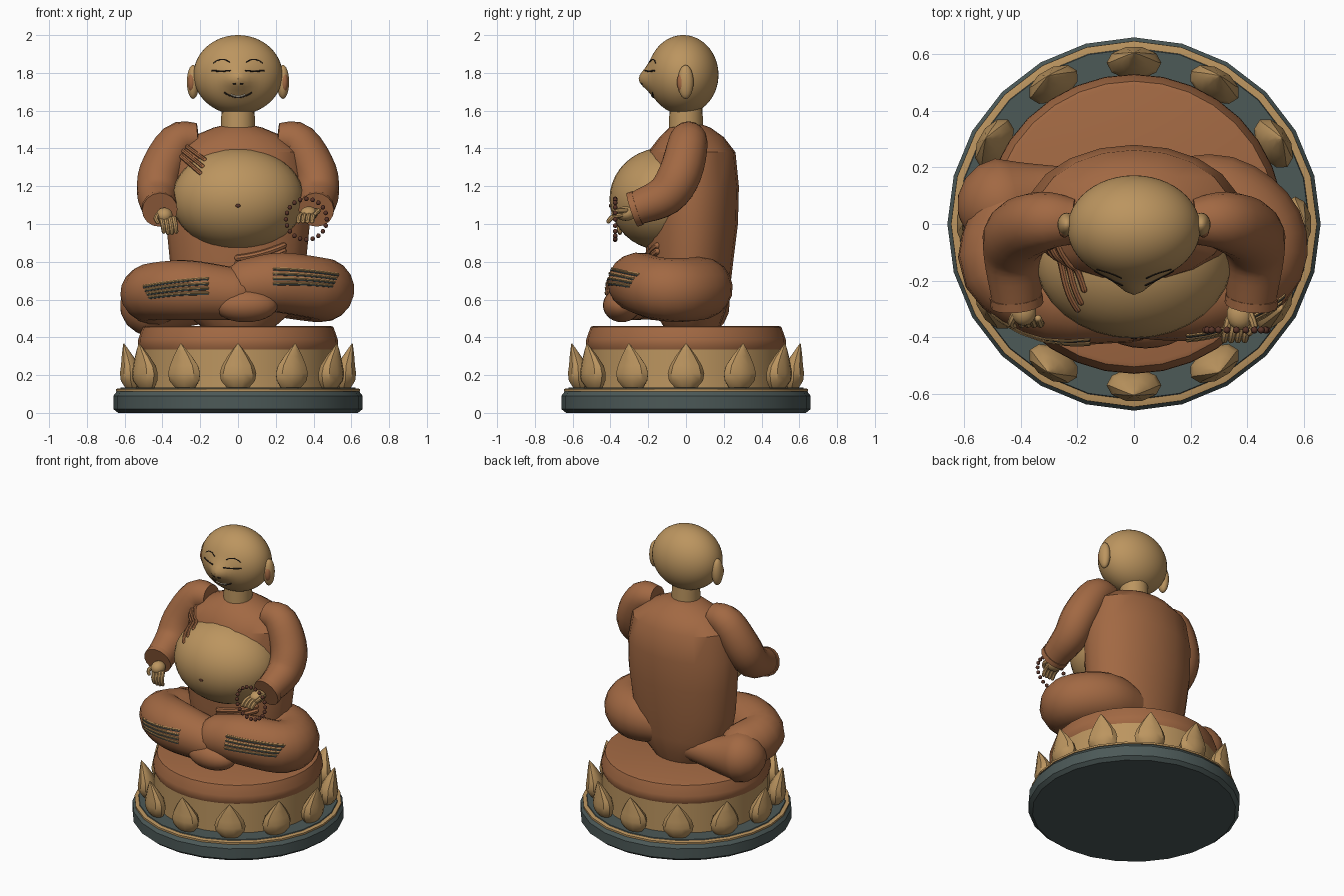
import bpy, bmesh, math
from mathutils import Vector, Matrix
from mathutils.bvhtree import BVHTree

if "Cube" in bpy.data.objects:
    bpy.data.objects.remove(bpy.data.objects["Cube"])


def material(name, rgb):
    m = bpy.data.materials.new(name)
    m.diffuse_color = (*rgb, 1)
    m.use_nodes = True
    m.node_tree.nodes["Principled BSDF"].inputs["Base Color"].default_value = m.diffuse_color
    return m


ROBE = material("robe_brown", (0.36, 0.14, 0.056))
GOLD = material("skin_gold", (0.50, 0.30, 0.115))
SLATE = material("base_slate", (0.072, 0.10, 0.097))
BEAD = material("bead_brown", (0.10, 0.035, 0.022))
INK = material("line_dark", (0.02, 0.014, 0.01))
TEETH = material("teeth_cream", (0.7, 0.62, 0.48))


def finish(name, bm, mat):
    bmesh.ops.recalc_face_normals(bm, faces=bm.faces)
    me = bpy.data.meshes.new(name)
    bm.to_mesh(me)
    bm.free()
    me.materials.append(mat)
    ob = bpy.data.objects.new(name, me)
    bpy.context.collection.objects.link(ob)
    return ob


def loft(bm, rings, n):
    """Skin elliptical rings given as (centre, u_axis, v_axis), ends capped."""
    loops = []
    for c, u, v in rings:
        loops.append([bm.verts.new(c + u * math.cos(2 * math.pi * i / n) + v * math.sin(2 * math.pi * i / n))
                      for i in range(n)])
    for a, b in zip(loops, loops[1:]):
        for i in range(n):
            j = (i + 1) % n
            bm.faces.new((a[i], a[j], b[j], b[i]))
    bm.faces.new(loops[0][::-1])
    bm.faces.new(loops[-1])


def stack(name, profile, mat, n):
    """Upright solid from (z, rx, ry, centre_y) sections."""
    bm = bmesh.new()
    loft(bm, [(Vector((0, cy, z)), Vector((rx, 0, 0)), Vector((0, ry, 0))) for z, rx, ry, cy in profile], n)
    return finish(name, bm, mat)


def ball(bm, c, r, seg=24, rings=14):
    return bmesh.ops.create_uvsphere(bm, u_segments=seg, v_segments=rings, radius=1,
                                     matrix=Matrix.Translation(c) @ Matrix.Diagonal((*r, 1)))


def tube(bm, pts, n=14, steps=4, round_start=True, round_end=True):
    """Smooth limb through (x, y, z, radius) points."""
    p = [Vector(q) for q in pts]
    p = [p[0] * 2 - p[1]] + p + [p[-1] * 2 - p[-2]]
    path = []
    for i in range(1, len(p) - 2):
        a, b, c, d = p[i - 1:i + 3]
        for s in range(steps):
            t = s / steps
            path.append(0.5 * (2 * b + (c - a) * t + (2 * a - 5 * b + 4 * c - d) * t * t
                               + (3 * b - a - 3 * c + d) * t ** 3))
    path.append(p[-2])
    pos = [q.xyz for q in path]
    tan = [(pos[min(i + 1, len(pos) - 1)] - pos[max(i - 1, 0)]).normalized() for i in range(len(pos))]
    rows = [(pos[i], tan[i], path[i].w) for i in range(len(pos))]
    bends = [math.radians(a) for a in (22, 45, 67, 86)]
    if round_start:
        c, t, r = rows[0]
        rows = [(c - t * r * math.sin(a), t, r * math.cos(a)) for a in reversed(bends)] + rows
    if round_end:
        c, t, r = rows[-1]
        rows += [(c + t * r * math.sin(a), t, r * math.cos(a)) for a in bends]
    u = rows[0][1].orthogonal().normalized()
    rings = []
    for c, t, r in rows:
        u = (u - t * u.dot(t)).normalized()
        rings.append((c, u * r, t.cross(u) * r))
    loft(bm, rings, n)


def surface(*obs):
    """Ray target made from several parts."""
    verts, polys = [], []
    for ob in obs:
        k = len(verts)
        verts += [v.co.copy() for v in ob.data.vertices]
        polys += [[i + k for i in f.vertices] for f in ob.data.polygons]
    return BVHTree.FromPolygons(verts, polys)


def draw(bm, tree, pts, r, n=6, lift=0.0):
    """Thin line laid on the front of a surface through (x, z) points."""
    out = []
    for x, z in pts:
        hit = tree.ray_cast(Vector((x, -2, z)), Vector((0, 1, 0)))[0]
        if hit:
            out.append((x, hit.y - lift, z, r))
    if len(out) > 1:
        tube(bm, out, n, 2)


def line(x0, z0, x1, z1, sag=0.0, k=8):
    return [(x0 + (x1 - x0) * i / k, z0 + (z1 - z0) * i / k - sag * 4 * (i / k) * (1 - i / k)) for i in range(k + 1)]


def round_stack(name, profile, mat, n):
    return stack(name, [(z, r, r, 0) for z, r in profile], mat, n)


# Pedestal
round_stack("base", [(0, .635), (.02, .66), (.09, .66), (.115, .64), (.116, .63), (.135, .62)], SLATE, 24)
round_stack("base_trim", [(.112, .63), (.114, .647), (.126, .647), (.13, .63)], GOLD, 24)
round_stack("lotus_drum", [(.13, .52), (.34, .52)], GOLD, 32)
round_stack("cushion", [(.325, .49), (.335, .52), (.36, .53), (.39, .528), (.455, .505), (.46, .49)], ROBE, 32)

# Lotus petals
bm = bmesh.new()
for k in range(12):
    a = math.pi / 6 * k
    out, side = Vector((math.sin(a), -math.cos(a), 0)), Vector((math.cos(a), math.sin(a), 0))
    loft(bm, [(out * r + Vector((0, 0, z)), side * w, out * d) for z, r, w, d in
              ((.135, .56, .06, .04), (.17, .568, .09, .055), (.21, .57, .097, .058), (.25, .572, .085, .05),
               (.30, .585, .055, .032), (.34, .597, .025, .015), (.368, .605, .002, .002))], 10)
finish("lotus_petals", bm, GOLD)

# Body
torso = stack("robe_torso", [(.46, .2, .15, .03), (.54, .29, .19, .02), (.63, .33, .21, .02), (.8, .36, .23, .02),
                             (1.0, .38, .245, .03), (1.2, .385, .25, .03), (1.38, .35, .232, .03),
                             (1.46, .25, .17, .03), (1.51, .13, .11, .02), (1.525, .07, .07, .02)], ROBE, 20)
bm = bmesh.new()
ball(bm, (0, -.12, 1.132), (.35, .285, .272), 32, 20)
belly = finish("belly", bm, GOLD)
round_neck = stack("neck", [(1.48, .09, .09, .0), (1.62, .088, .088, .0)], GOLD, 20)

# Legs and foot
bm = bmesh.new()
tube(bm, [(-.08, .12, .56, .07), (-.3, .1, .56, .11), (-.46, .07, .57, .165)], 18)
tube(bm, [(-.44, .0, .61, .15), (-.465, -.15, .64, .15), (-.28, -.26, .65, .16), (-.02, -.28, .63, .14)], 18)
leg_a = finish("folded_leg_lower", bm, ROBE)
bm = bmesh.new()
tube(bm, [(.1, .08, .66, .14), (.3, .08, .66, .165), (.435, -.03, .65, .17), (.42, -.16, .66, .165),
          (.22, -.25, .69, .16), (.06, -.27, .68, .14)], 18)
leg_b = finish("folded_leg_upper", bm, ROBE)
bm = bmesh.new()
ball(bm, (.04, -.34, .57), (.17, .1, .09))
finish("covered_foot", bm, ROBE)

# Sleeves with cuffs
for s, tag in ((-1, "right"), (1, "left")):
    bm = bmesh.new()
    tube(bm, [(s * x, y, z, r) for x, y, z, r in ((.21, .01, 1.455, .08), (.32, .01, 1.43, .105), (.41, -.03, 1.27, .115),
                                                  (.425, -.11, 1.15, .108), (.415, -.27, 1.08, .088))],
         16, 4, False, False)
    tube(bm, [(s * .417, -.255, 1.085, .094), (s * .414, -.285, 1.075, .094)], 16, 1, False, False)
    finish(tag + "_sleeve", bm, ROBE)

# Hands: palm, four fingers and a thumb
bm = bmesh.new()
ball(bm, (-.39, -.31, 1.045), (.045, .05, .042), 14, 10)
for i in range(4):
    x = -.405 + .022 * i
    tube(bm, [(x, -.335, 1.03, .014), (x + .008, -.355, .99, .013), (x + .012, -.35, .95 + .006 * abs(i - 1.5), .011)], 8, 2)
tube(bm, [(-.42, -.32, 1.05, .015), (-.435, -.35, 1.03, .013), (-.425, -.36, 1.01, .011)], 8, 2)
finish("right_hand", bm, GOLD)
bm = bmesh.new()
ball(bm, (.375, -.32, 1.055), (.048, .055, .038), 14, 10)
for i in range(4):
    x = .325 + .024 * i
    tube(bm, [(x + .01, -.34, 1.05, .015), (x, -.385, 1.04, .014), (x - .005, -.41, 1.015, .012)], 8, 2)
tube(bm, [(.41, -.32, 1.07, .015), (.425, -.36, 1.07, .014), (.41, -.385, 1.055, .011)], 8, 2)
finish("left_hand", bm, GOLD)

# Prayer beads
bm = bmesh.new()
for k in range(20):
    a = 2 * math.pi * k / 20
    ball(bm, (.362 + .108 * math.cos(a), -.375, 1.025 + .108 * math.sin(a)), (.0125,) * 3, 10, 6)
finish("prayer_beads", bm, BEAD)

# Head with a soft nose bump, and ears
bm = bmesh.new()
ball(bm, (0, -.015, 1.79), (.235, .187, .21), 48, 32)
for v in bm.verts:
    if v.co.y < -.05:
        v.co.y -= .05 * math.exp(-(v.co.x / .065) ** 2 - ((v.co.z - 1.765) / .06) ** 2)
head = finish("head", bm, GOLD)
for name, c, r, mat in (("ears", (.238, -.002, 1.752), (.033, .042, .09), GOLD),
                        ("ear_hollows", (.246, -.022, 1.75), (.02, .026, .05), ROBE)):
    bm = bmesh.new()
    for s in (-1, 1):
        ball(bm, (s * c[0], c[1], c[2]), r, 18, 12)
    finish(name, bm, mat)

# Face lines
face = surface(head)
bm = bmesh.new()
for s in (-1, 1):
    draw(bm, face, line(s * .042, 1.812, s * .137, 1.812, .003), .0045)
    draw(bm, face, line(s * .045, 1.858, s * .13, 1.852, -.016), .0035)
    draw(bm, face, line(s * .014, 1.744, s * .024, 1.744, 0, 2), .005)
draw(bm, face, line(-.07, 1.695, .07, 1.695, .024), .0045)
finish("face_lines", bm, INK)
bm = bmesh.new()
draw(bm, face, line(-.035, 1.684, .035, 1.684, .008), .004, lift=.002)
finish("teeth", bm, TEETH)
bm = bmesh.new()
ball(bm, (0, -.402, 1.097), (.014, .006, .009), 12, 8)
finish("navel", bm, BEAD)

# Robe trim on the knees
knees = surface(leg_a, leg_b)
for name, mat, shift, r in (("knee_trim", GOLD, 0, .006), ("knee_trim_edge", SLATE, -.009, .004)):
    bm = bmesh.new()
    for k in range(4):
        draw(bm, knees, line(-.50 + .01 * k, .672 - .019 * k + shift, -.16, .714 - .026 * k + shift, -.006), r)
        draw(bm, knees, line(.19, .765 - .026 * k + shift, .53 - .01 * k, .735 - .02 * k + shift, -.006), r)
    finish(name, bm, mat)

# Lapel folds and waist sash
front = surface(torso, belly)
bm = bmesh.new()
for k in range(3):
    draw(bm, front, line(-.32 + .018 * k, 1.375 + .022 * k, -.2 + .012 * k, 1.27 + .035 * k), .012, 8)
for k in range(2):
    draw(bm, front, line(.0, .82 - .03 * k, .24, .885 - .03 * k, .01), .018, 8)
finish("lapel_and_sash_folds", bm, ROBE)

# Smooth shading with crisp edges
bpy.ops.object.select_all(action='SELECT')
bpy.context.view_layer.objects.active = head
bpy.ops.object.shade_smooth_by_angle(angle=math.radians(35))
